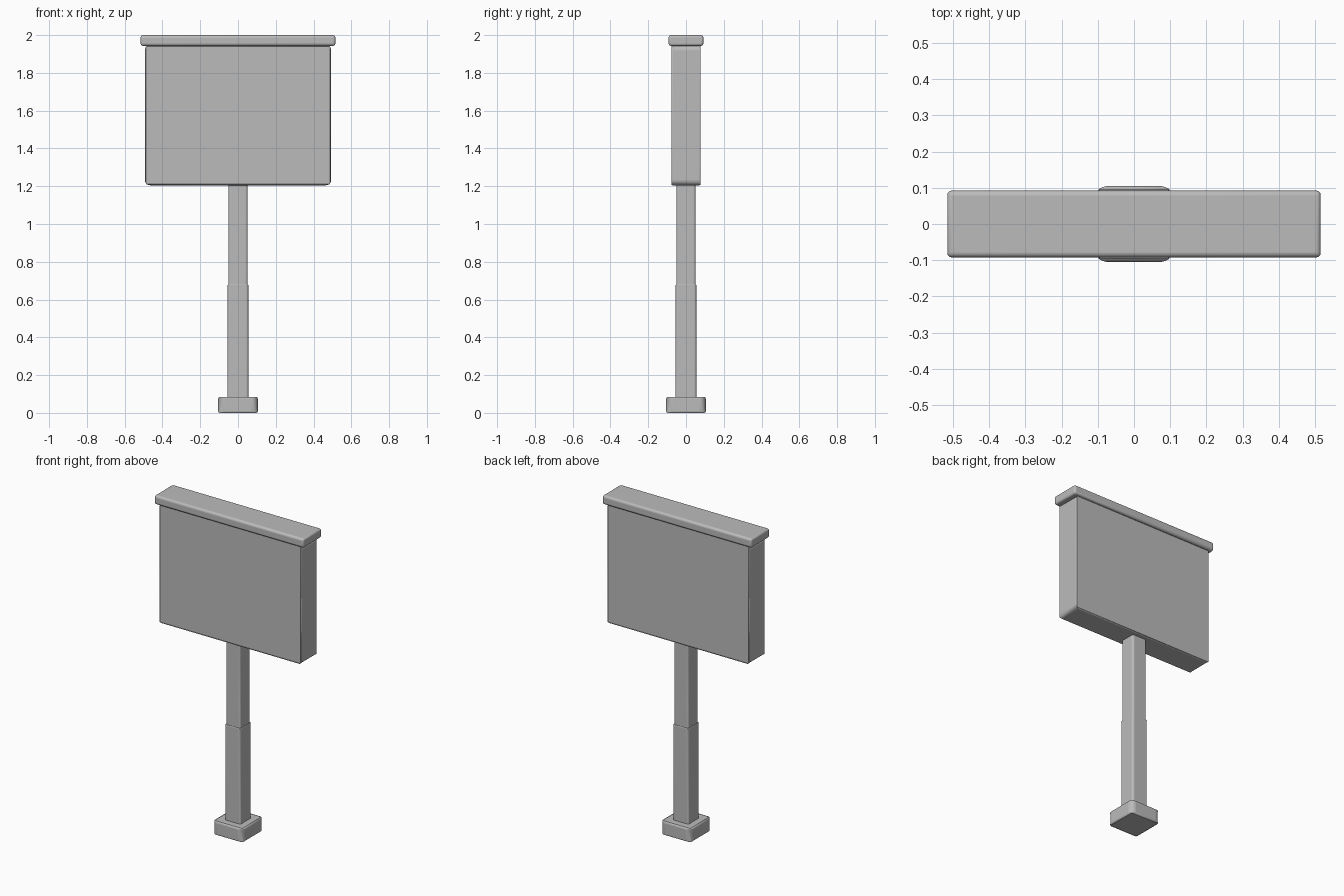
import bpy

cube = bpy.data.objects.get("Cube")
if cube:
    bpy.data.objects.remove(cube, do_unlink=True)

GREY = (0.5, 0.5, 0.5, 1.0)
grey = bpy.data.materials.new("plain grey")
grey.use_nodes = True
grey.diffuse_color = GREY
grey.node_tree.nodes["Principled BSDF"].inputs["Base Color"].default_value = GREY


def rounded_box(name, half_x, half_y, bottom, top, corner_axis, corner, edge):
    """Box with a wide radius on edges along one axis and a small one elsewhere."""
    bpy.ops.mesh.primitive_cube_add(size=2)
    box = bpy.context.object
    box.name = name
    for v in box.data.vertices:
        v.co.x *= half_x
        v.co.y *= half_y
        v.co.z = top if v.co.z > 0 else bottom
    weights = box.data.attributes.new("bevel_weight_edge", "FLOAT", "EDGE")
    for e in box.data.edges:
        a, b = (box.data.vertices[i].co for i in e.vertices)
        along = abs((a - b)[corner_axis]) > 0.001
        weights.data[e.index].value = 1.0 if along else edge / corner
    bevel = box.modifiers.new("rounding", "BEVEL")
    bevel.limit_method = "WEIGHT"
    bevel.width = corner
    bevel.segments = 4
    box.data.materials.append(grey)
    bpy.ops.object.shade_smooth_by_angle()
    return box


# Foot and two-stage post
rounded_box("foot", 0.105, 0.105, 0.0, 0.085, 2, 0.033, 0.01)
rounded_box("lower_post", 0.055, 0.055, 0.06, 0.68, 2, 0.013, 0.004)
rounded_box("upper_post", 0.051, 0.051, 0.6, 1.25, 2, 0.013, 0.004)

# Sign board and its overhanging cap
rounded_box("sign_board", 0.493, 0.077, 1.205, 1.947, 1, 0.028, 0.007)
rounded_box("top_cap", 0.515, 0.092, 1.943, 2.0, 0, 0.014, 0.012)
